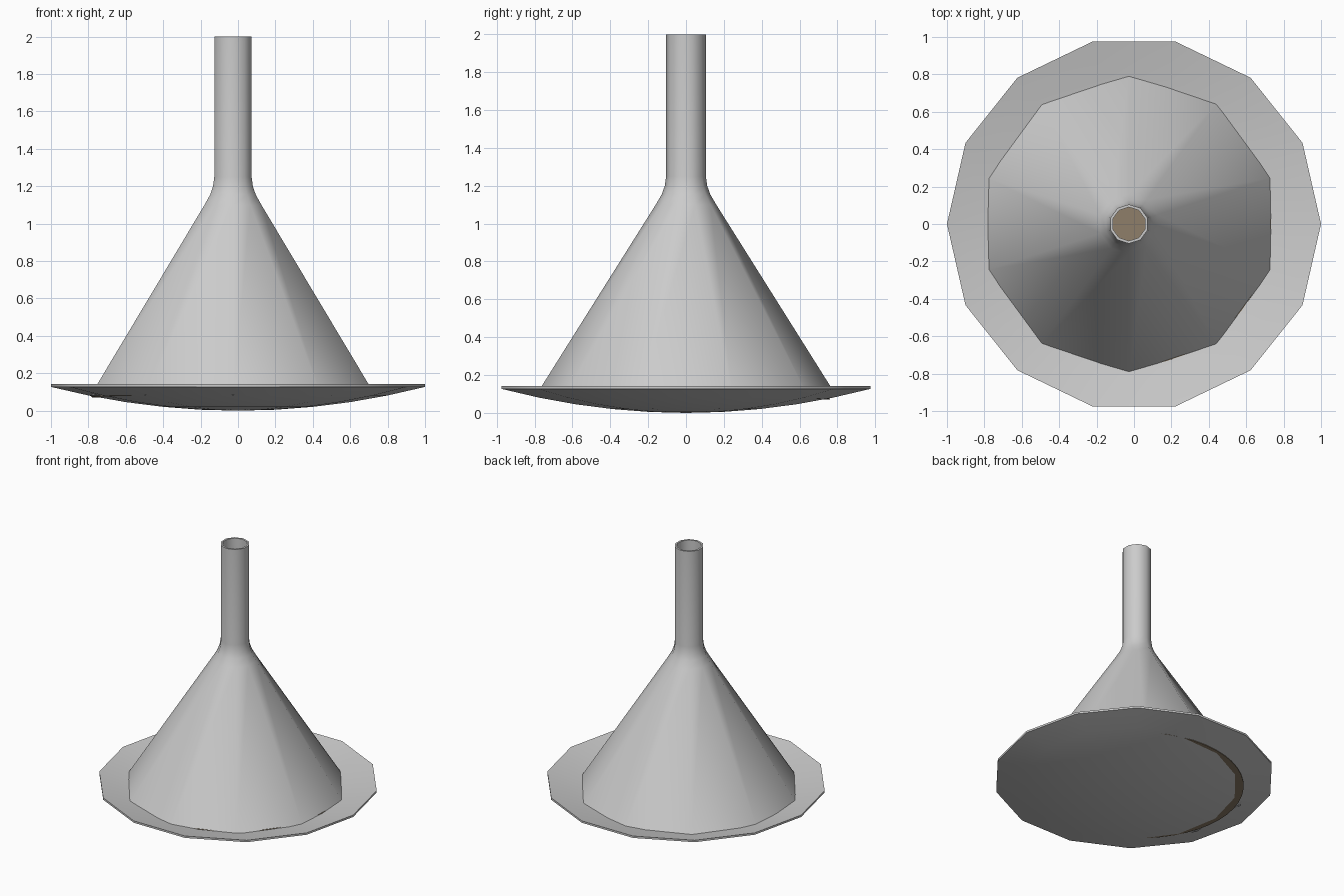
import bpy, math
from mathutils import Matrix

if "Cube" in bpy.data.objects:
    bpy.data.objects.remove(bpy.data.objects["Cube"])


def material(name, color):
    m = bpy.data.materials.new(name)
    m.diffuse_color = (*color, 1)
    m.use_nodes = True
    m.node_tree.nodes["Principled BSDF"].inputs["Base Color"].default_value = m.diffuse_color
    return m


GREY = material("light grey", (0.6, 0.6, 0.6))
BROWN = material("dull brown", (0.27, 0.21, 0.14))


def lathe(name, profile, sides, start, mat, closed=False, angle=30):
    """Spin a (radius, z) profile around z; zero radius becomes a pole."""
    verts, faces, rings = [], [], []
    for r, z in profile:
        if r == 0:
            rings.append([len(verts)] * sides)
            verts.append((0, 0, z))
        else:
            rings.append(list(range(len(verts), len(verts) + sides)))
            for i in range(sides):
                a = start + math.tau * i / sides
                verts.append((r * math.cos(a), r * math.sin(a), z))
    pairs = list(zip(rings, rings[1:]))
    if closed:
        pairs.append((rings[-1], rings[0]))
    for low, high in pairs:
        for i in range(sides):
            j = (i + 1) % sides
            f = list(dict.fromkeys((low[i], low[j], high[j], high[i])))
            if len(f) > 2:
                faces.append(f)
    mesh = bpy.data.meshes.new(name)
    mesh.from_pydata(verts, [], faces)
    mesh.materials.append(mat)
    ob = bpy.data.objects.new(name, mesh)
    bpy.context.collection.objects.link(ob)
    bpy.ops.object.select_all(action='DESELECT')
    ob.select_set(True)
    bpy.context.view_layer.objects.active = ob
    bpy.ops.object.shade_smooth_by_angle(angle=math.radians(angle))
    return ob


# Shallow curved dish with a thin rim
radii = [0, 0.2, 0.4, 0.6, 0.8, 1.0]
under = [(r, 0.127 * r * r) for r in radii]
upper = [(r, z + 0.015) for r, z in reversed(under)]
lathe("dish", under + upper, 14, 0, GREY)

# Hollow upturned funnel with its spout
outer = [(0.798, 0.085), (0.16, 1.1), (0.128, 1.155), (0.112, 1.2),
         (0.105, 1.25), (0.105, 2.0)]
inner = [(0.09, 2.0), (0.09, 1.25), (0.097, 1.2), (0.113, 1.155),
         (0.145, 1.1), (0.783, 0.085)]
funnel = lathe("funnel", outer + inner, 10, math.pi / 2, GREY, True, 40)
funnel.location.x = -0.027

# Thin, slightly tilted round filling under the funnel
filling = lathe("filling", [(0, 0.0), (0.76, 0.0), (0.76, 0.004), (0, 0.004)],
                48, 0, BROWN)
tilt = Matrix.Rotation(0.013, 4, (math.sin(math.radians(-50)),
                                  -math.cos(math.radians(-50)), 0))
filling.matrix_world = Matrix.Translation((-0.027, 0, 0.079)) @ tilt
